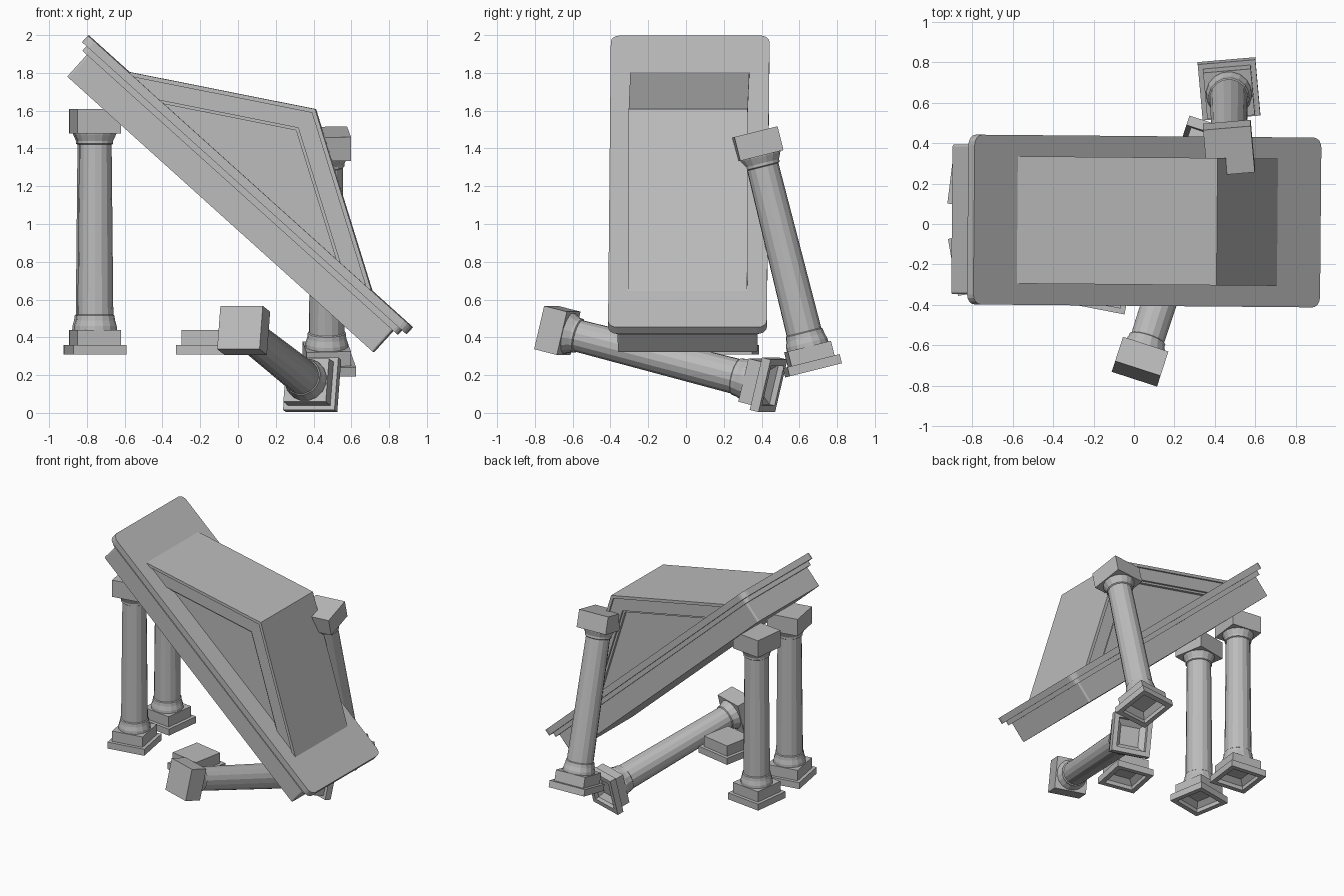
import bpy, bmesh, math
from mathutils import Matrix, Vector

if "Cube" in bpy.data.objects:
    bpy.data.objects.remove(bpy.data.objects["Cube"])

stone = bpy.data.materials.new("grey stone")
stone.use_nodes = True
GREY = (0.5, 0.5, 0.5, 1)
stone.diffuse_color = GREY
stone.node_tree.nodes["Principled BSDF"].inputs["Base Color"].default_value = GREY


def finish(bm, name, matrix):
    bmesh.ops.recalc_face_normals(bm, faces=bm.faces)
    mesh = bpy.data.meshes.new(name)
    bm.to_mesh(mesh)
    bm.free()
    mesh.materials.append(stone)
    ob = bpy.data.objects.new(name, mesh)
    bpy.context.collection.objects.link(ob)
    ob.matrix_world = matrix
    return ob


def loft(bm, rings, close_bottom=True):
    """Join rings of equal point count with quads and cap the ends."""
    loops = [[bm.verts.new(p) for p in ring] for ring in rings]
    for a, b in zip(loops, loops[1:]):
        for i in range(len(a)):
            j = (i + 1) % len(a)
            bm.faces.new((a[i], a[j], b[j], b[i]))
    bm.faces.new(loops[-1])
    if close_bottom:
        bm.faces.new(loops[0][::-1])


def square(half, z):
    return [(-half, -half, z), (half, -half, z), (half, half, z), (-half, half, z)]


def circle(r, z, sides=16):
    steps = [2 * math.pi * (i + 0.5) / sides for i in range(sides)]
    return [(r * math.cos(t), r * math.sin(t), z) for t in steps]


def rounded_rect(hx, hy, r, z, steps=4):
    pts = []
    for k, (sx, sy) in enumerate([(1, 1), (-1, 1), (-1, -1), (1, -1)]):
        for i in range(steps + 1):
            t = math.pi / 2 * (k + i / steps)
            pts.append((sx * (hx - r) + r * math.cos(t),
                        sy * (hy - r) + r * math.sin(t), z))
    return pts


PLINTH, BLOCK = 0.143, 0.118
SHAFT = [(0.114, 0.13), (0.113, 0.15), (0.104, 0.18), (0.101, 0.205), (0.095, 0.21),
         (0.086, 1.11), (0.094, 1.115), (0.094, 1.13), (0.11, 1.165), (0.112, 1.175)]


def base(name, matrix):
    # stepped foot, hollow from below
    bm = bmesh.new()
    loft(bm, [square(0.07, 0.06), square(0.108, 0.03), square(0.108, 0), square(PLINTH, 0),
              square(PLINTH, 0.05), square(BLOCK, 0.05), square(BLOCK, 0.13)])
    finish(bm, name + "_base", matrix)


def column(name, matrix):
    base(name, matrix)
    bm = bmesh.new()
    loft(bm, [circle(r, z) for r, z in SHAFT])
    finish(bm, name + "_shaft", matrix)
    bm = bmesh.new()
    loft(bm, [square(BLOCK, 1.17), square(BLOCK, 1.3)])
    finish(bm, name + "_capital", matrix)


def place(x, y, z, yaw, tilt=0):
    return (Matrix.Translation((x, y, z)) @ Matrix.Rotation(math.radians(tilt), 4, 'X')
            @ Matrix.Rotation(math.radians(yaw), 4, 'Z'))


# Standing, leaning and broken columns
column("front_column", place(-0.755, -0.19, 0.31, 10))
column("rear_column", place(-0.764, 0.226, 0.31, -7))
column("leaning_column", place(0.47, 0.675, 0.225, 5, 14))
base("broken_column", place(-0.16, -0.28, 0.31, -11))

# Fallen column, lying from its foot towards its capital
axis = Vector((-0.30, -0.925, 0.238)).normalized()
side = Vector((0, 0, 1)).cross(axis).normalized()
turn = Matrix((side, axis.cross(side), axis)).transposed().to_4x4()
column("fallen_column", Matrix.Translation((0.40, 0.46, 0.143)) @ turn)

# Tilted roof: entablature and cornice
roof = (Matrix.Translation((-0.091, 0.016, 1.051))
        @ Matrix.Rotation(math.radians(-0.5), 4, 'Z')
        @ Matrix.Rotation(math.radians(42), 4, 'Y'))
TOP = 0.235
layers = [("entablature", 1.09, 0.37, 0.012, 0, 0.157),
          ("cornice_moulding", 1.122, 0.392, 0.03, 0.155, 0.19),
          ("cornice", 1.154, 0.42, 0.05, 0.188, TOP)]
for name, hx, hy, r, z0, z1 in layers:
    bm = bmesh.new()
    loft(bm, [rounded_rect(hx, hy, r, z0), rounded_rect(hx, hy, r, z1)])
    finish(bm, name, roof)

# Pediment: nested chevrons step in towards the recessed panel
HALF, RISE = 0.866, 0.515
slope = math.atan2(RISE, HALF)


def gable(inset):
    h = HALF - inset / math.sin(slope)
    return [(-h, TOP), (0, TOP + RISE - inset / math.cos(slope)), (h, TOP)]


def prism(name, outline, depth):
    bm = bmesh.new()
    loft(bm, [[(x, y, z) for x, z in outline] for y in (-depth, depth)])
    finish(bm, name, roof)


bands = [("roof_lip", 0, 0.022, 0.315), ("raking_band", 0.022, 0.115, 0.303),
         ("inner_bead", 0.115, 0.13, 0.288)]
for name, outer, inner, depth in bands:
    prism(name, gable(outer) + gable(inner)[::-1], depth)
prism("pediment_panel", gable(0.13), 0.268)
